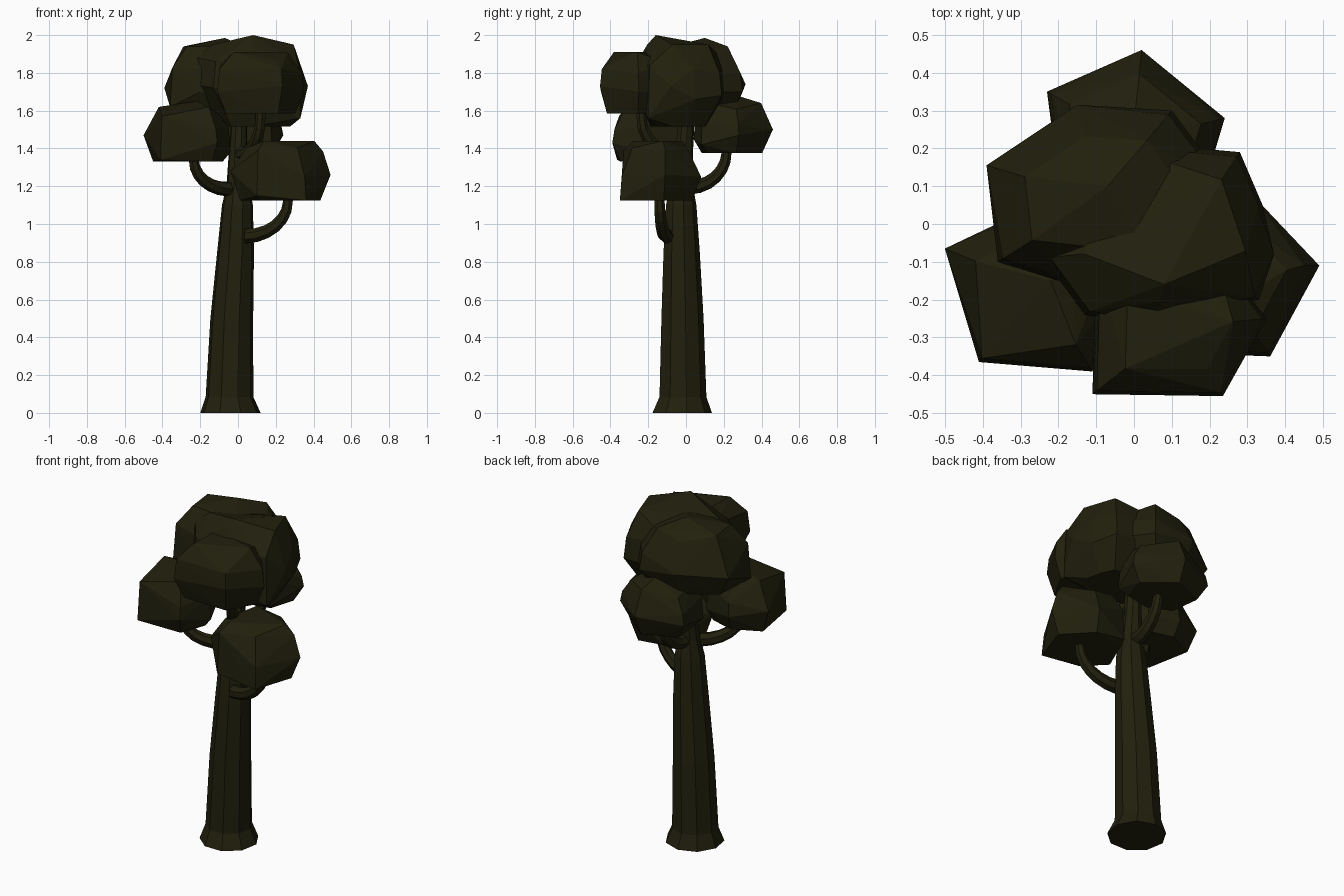
import bpy, bmesh, math
from mathutils import Vector

if "Cube" in bpy.data.objects:
    bpy.data.objects.remove(bpy.data.objects["Cube"])

mat = bpy.data.materials.new("dark_olive")
mat.diffuse_color = (0.0155, 0.0142, 0.004, 1)
mat.use_nodes = True
mat.node_tree.nodes["Principled BSDF"].inputs["Base Color"].default_value = mat.diffuse_color


def finish(name, bm):
    bmesh.ops.recalc_face_normals(bm, faces=bm.faces)
    mesh = bpy.data.meshes.new(name)
    bm.to_mesh(mesh)
    bm.free()
    mesh.materials.append(mat)
    obj = bpy.data.objects.new(name, mesh)
    bpy.context.collection.objects.link(obj)
    return obj


def loft(name, rings):
    """Join equal-sized rings of points into a capped tube."""
    bm = bmesh.new()
    loops = [[bm.verts.new(p) for p in ring] for ring in rings]
    n = len(loops[0])
    for a, b in zip(loops, loops[1:]):
        for i in range(n):
            j = (i + 1) % n
            bm.faces.new((a[i], a[j], b[j], b[i]))
    bm.faces.new(loops[0][::-1])
    bm.faces.new(loops[-1])
    return finish(name, bm)


def branch(name, start, end, r0=0.04, r1=0.027, sides=7, steps=6):
    """Tube along a quarter arc leaving the trunk sideways, then straight up."""
    s, d = Vector(start), Vector(end) - Vector(start)
    flat = Vector((d.x, d.y, 0))
    side = Vector((-d.y, d.x, 0)).normalized()
    rings = []
    for k in range(steps + 2):
        a = math.pi / 2 * min(k / steps, 1)
        c = s + flat * math.sin(a) + Vector((0, 0, d.z * (1 - math.cos(a))))
        if k > steps:
            c.z += 0.1
        tangent = (flat * math.cos(a) + Vector((0, 0, d.z * math.sin(a)))).normalized()
        up = side.cross(tangent)
        r = r0 + (r1 - r0) * min(k / steps, 1)
        rings.append([c + r * (side * math.cos(t) + up * math.sin(t))
                      for t in (2 * math.pi * i / sides for i in range(sides))])
    loft(name, rings)


def foliage(name, rim, z0, z1, bottom, top, apex=None):
    """Faceted leaf clump: hull of rim points (x, y, low z, high z)
    plus the same outline shrunk at the bottom and the top."""
    n = len(rim)
    cx = sum(p[0] for p in rim) / n
    cy = sum(p[1] for p in rim) / n
    bm = bmesh.new()
    for i, (x, y, lo, hi) in enumerate(rim):
        bm.verts.new((x, y, lo))
        if hi > lo:
            bm.verts.new((x + (cx - x) * 0.05, y + (cy - y) * 0.05, hi))
        drop = (z1 - z0) * (0.12 if i % 2 else 0.0)
        for s, z in ((bottom, z0), (top, z1 - drop)):
            bm.verts.new((cx + (x - cx) * s, cy + (y - cy) * s, z))
    if apex:
        bm.verts.new(apex)
    bmesh.ops.convex_hull(bm, input=bm.verts)
    loose = [v for v in bm.verts if not v.link_faces]
    bmesh.ops.delete(bm, geom=loose, context='VERTS')
    finish(name, bm)


# Trunk: nine-sided, flared foot, leaning slightly as it tapers
profile = [(-0.04, -0.025, 0.0, 0.162), (-0.045, -0.02, 0.085, 0.128),
           (-0.033, -0.022, 0.5, 0.115), (-0.013, -0.026, 0.85, 0.099),
           (-0.003, -0.028, 1.1, 0.083), (0.0, -0.025, 1.2, 0.062),
           (0.0, -0.01, 1.4, 0.048), (0.01, 0.01, 1.65, 0.04)]
loft("trunk", [[(x + r * math.cos(t), y + r * math.sin(t), z)
                for t in (2 * math.pi * (i + 0.25) / 9 for i in range(9))]
               for x, y, z, r in profile])

# Branches
branch("left_branch", (-0.05, -0.06, 1.185), (-0.235, -0.19, 1.34))
branch("right_branch", (0.04, -0.1, 0.935), (0.265, -0.14, 1.12))
branch("back_branch", (0.0, 0.02, 1.195), (0.01, 0.215, 1.38))
branch("front_branch", (0.02, -0.04, 1.37), (0.12, -0.235, 1.56))

# Lower leaf clumps
foliage("left_foliage", [(-0.5, -0.065, 1.47, 1.47), (-0.41, -0.365, 1.34, 1.57),
                         (-0.11, -0.39, 1.43, 1.5), (-0.04, -0.2, 1.38, 1.52),
                         (-0.12, -0.02, 1.4, 1.55), (-0.3, 0.03, 1.42, 1.5)],
        1.33, 1.62, 0.8, 0.68, apex=(-0.22, -0.15, 1.65))
foliage("right_foliage", [(0.49, -0.11, 1.26, 1.26), (0.36, -0.35, 1.125, 1.25),
                          (0.1, -0.34, 1.15, 1.39), (-0.04, -0.2, 1.28, 1.28),
                          (0.1, 0.04, 1.15, 1.34), (0.31, 0.08, 1.25, 1.25)],
        1.125, 1.44, 0.8, 0.68, apex=(0.45, -0.11, 1.385))
foliage("back_foliage", [(0.02, 0.46, 1.5, 1.5), (0.24, 0.28, 1.47, 1.53),
                         (0.18, 0.08, 1.42, 1.55), (-0.02, 0.04, 1.45, 1.55),
                         (-0.2, 0.12, 1.42, 1.55), (-0.23, 0.35, 1.47, 1.53)],
        1.375, 1.64, 0.76, 0.74, apex=(0.0, 0.27, 1.68))

# Crown clumps
foliage("front_foliage", [(-0.11, -0.45, 1.7, 1.82), (0.235, -0.455, 1.73, 1.82),
                          (0.35, -0.25, 1.7, 1.8), (0.22, -0.08, 1.68, 1.85),
                          (-0.1, -0.12, 1.66, 1.85)],
        1.585, 1.91, 0.8, 0.62)
foliage("crown_left", [(-0.39, 0.155, 1.72, 1.72), (-0.15, 0.315, 1.74, 1.74),
                       (0.1, 0.3, 1.7, 1.8), (0.25, 0.1, 1.7, 1.8),
                       (0.1, -0.15, 1.7, 1.85), (-0.2, -0.15, 1.7, 1.82),
                       (-0.36, -0.1, 1.62, 1.83)],
        1.6, 1.94, 0.76, 0.66, apex=(-0.07, 0.1, 1.985))
foliage("crown_right", [(0.28, 0.19, 1.68, 1.8), (0.34, 0.05, 1.66, 1.82),
                        (0.37, -0.08, 1.73, 1.73), (0.33, -0.2, 1.56, 1.84),
                        (0.05, -0.27, 1.7, 1.86), (-0.13, -0.24, 1.72, 1.86),
                        (-0.24, -0.09, 1.74, 1.88), (-0.05, 0.22, 1.7, 1.86)],
        1.515, 1.95, 0.62, 0.7, apex=(0.08, -0.16, 2.0))
